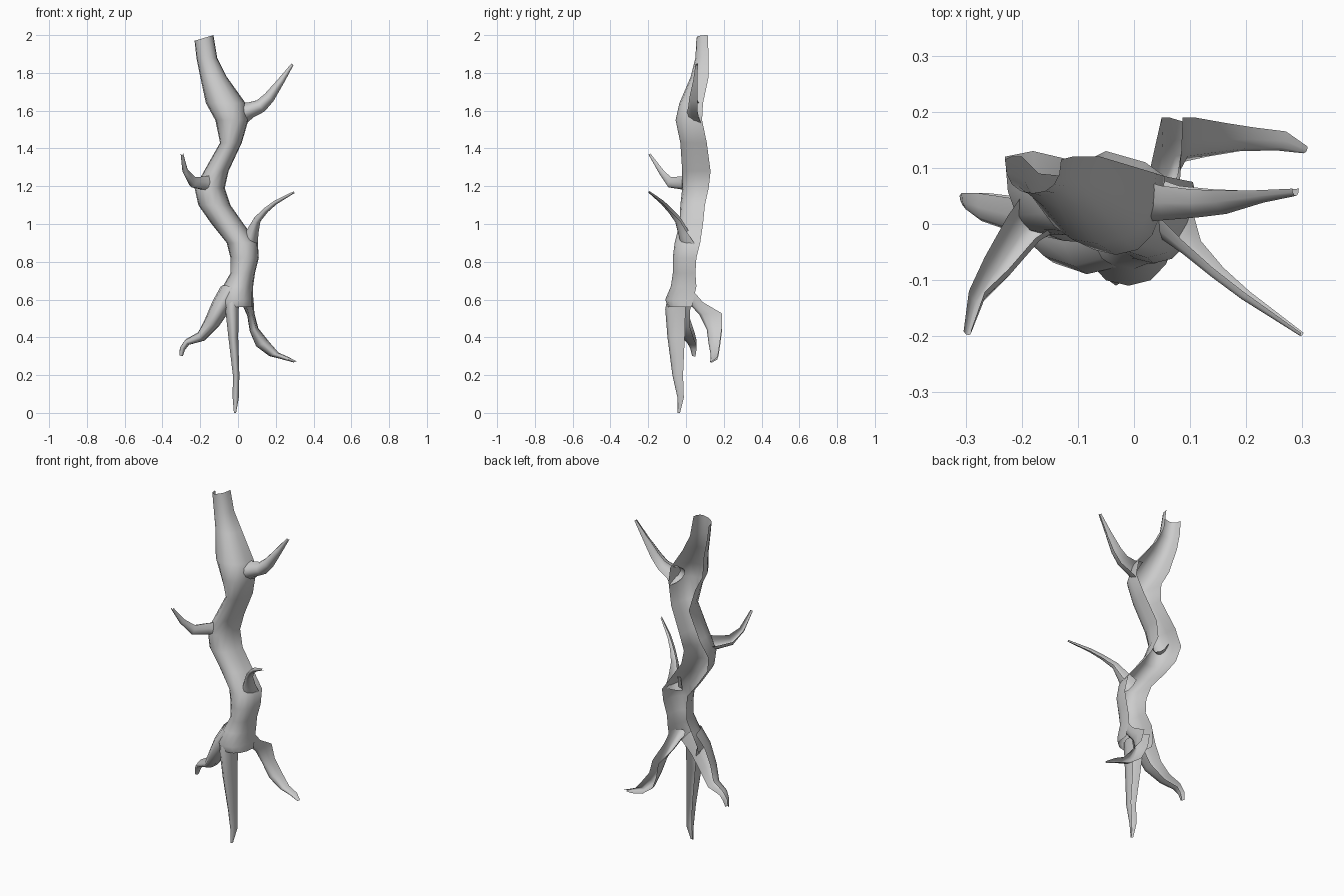
import bpy, math
from mathutils import Vector


def shell(name, rings, open_dir, arc=180, segs=6, axis=None, power=1.0):
    """Loft of arc sections. ring = (x, y, z, half_width, depth); open side faces open_dir."""
    pts = [Vector(r[:3]) for r in rings]
    verts, faces = [], []
    for i, r in enumerate(rings):
        t = axis or (pts[min(i + 1, len(pts) - 1)] - pts[max(i - 1, 0)])
        t = Vector(t).normalized()
        u = Vector(open_dir)
        u = (u - t * u.dot(t)).normalized()
        v = t.cross(u)
        for j in range(segs + 1):
            a = math.radians(90 - arc / 2 + arc * j / segs)
            c, s = [math.copysign(abs(k) ** power, k) for k in (math.cos(a), math.sin(a))]
            verts.append(pts[i] + v * r[3] * c - u * r[4] * s)
    n = segs + 1
    for i in range(len(rings) - 1):
        for j in range(segs):
            k = i * n + j
            faces.append((k, k + 1, k + n + 1, k + n))
    me = bpy.data.meshes.new(name)
    me.from_pydata([tuple(p) for p in verts], [], faces)
    ob = bpy.data.objects.new(name, me)
    bpy.context.collection.objects.link(ob)
    for p in me.polygons:
        p.use_smooth = True
    return ob


# trunk: half shell open at the back; (z, left x, right x, front y, back y)
profile = [
    (0.56, -0.10, 0.08, -0.095, 0.03), (0.60, -0.10, 0.08, -0.11, 0.04),
    (0.67, -0.08, 0.08, -0.08, 0.055), (0.74, -0.04, 0.09, -0.07, 0.05),
    (0.82, -0.04, 0.11, -0.07, 0.055), (0.90, -0.06, 0.105, -0.06, 0.075),
    (1.00, -0.14, 0.03, -0.035, 0.09), (1.10, -0.21, -0.04, -0.03, 0.10),
    (1.19, -0.23, -0.07, -0.02, 0.12), (1.28, -0.18, -0.05, -0.02, 0.13),
    (1.43, -0.095, 0.02, -0.03, 0.11), (1.55, -0.12, 0.055, -0.055, 0.085),
    (1.64, -0.17, 0.04, -0.035, 0.09), (1.78, -0.20, -0.06, 0.025, 0.12),
    (1.88, -0.22, -0.11, 0.05, 0.12), (1.985, -0.23, -0.13, 0.055, 0.115),
]
trunk = [((a + b) / 2, y1, z, (b - a) / 2, y1 - y0) for z, a, b, y0, y1 in profile]
t_ob = shell("trunk", trunk, (0, 1, 0), segs=8, axis=(0, 0, 1), power=0.85)
for v in t_ob.data.vertices[-9:]:          # slanted top rim
    v.co.z += 0.015 + (v.co.x + 0.13) * 0.3

# branches
shell("upper_branch", [
    (0.025, 0.08, 1.588, 0.06, 0.08), (0.065, 0.068, 1.603, 0.042, 0.062),
    (0.12, 0.062, 1.625, 0.036, 0.05), (0.165, 0.06, 1.67, 0.03, 0.042),
    (0.23, 0.06, 1.76, 0.018, 0.022),
    (0.288, 0.063, 1.845, 0.007, 0.013)], (0, 1, 0))
shell("left_branch", [
    (-0.165, 0.03, 1.24, 0.045, 0.075), (-0.2, -0.005, 1.237, 0.035, 0.06),
    (-0.245, -0.07, 1.237, 0.026, 0.05), (-0.28, -0.12, 1.282, 0.015, 0.027),
    (-0.297, -0.19, 1.372, 0.007, 0.01)], (-0.3, 0.3, 0.9))
shell("right_branch", [
    (0.062, 0.045, 0.91, 0.045, 0.08), (0.078, 0.01, 0.96, 0.032, 0.055),
    (0.103, -0.03, 1.025, 0.019, 0.032), (0.15, -0.078, 1.075, 0.014, 0.022),
    (0.20, -0.12, 1.115, 0.011, 0.017), (0.30, -0.194, 1.17, 0.005, 0.007)],
    (0, 1, 0))

# roots
shell("left_root", [
    (-0.045, 0.04, 0.64, 0.055, 0.12), (-0.09, 0.02, 0.565, 0.052, 0.11),
    (-0.137, 0.02, 0.48, 0.042, 0.09), (-0.193, 0.045, 0.405, 0.028, 0.065),
    (-0.268, 0.055, 0.375, 0.017, 0.05), (-0.294, 0.055, 0.34, 0.015, 0.033),
    (-0.302, 0.05, 0.30, 0.009, 0.018)], (0, 1, 0))
shell("centre_root", [
    (-0.03, -0.03, 0.60, 0.045, 0.07), (-0.032, -0.03, 0.55, 0.037, 0.08),
    (-0.025, -0.03, 0.40, 0.027, 0.068), (-0.01, -0.03, 0.20, 0.018, 0.042),
    (-0.012, -0.02, 0.08, 0.017, 0.025), (-0.016, -0.035, 0.0, 0.006, 0.01)],
    (0, 1, 0), arc=220, axis=(0, 0, -1))
shell("right_root", [
    (0.042, 0.04, 0.63, 0.038, 0.08), (0.055, 0.09, 0.575, 0.03, 0.07),
    (0.068, 0.19, 0.52, 0.02, 0.12), (0.085, 0.19, 0.44, 0.024, 0.08),
    (0.13, 0.18, 0.365, 0.036, 0.06), (0.19, 0.172, 0.31, 0.026, 0.042),
    (0.255, 0.165, 0.288, 0.017, 0.034), (0.302, 0.138, 0.27, 0.008, 0.012)],
    (0, 1, 0), axis=(0.35, 0, -0.94))
